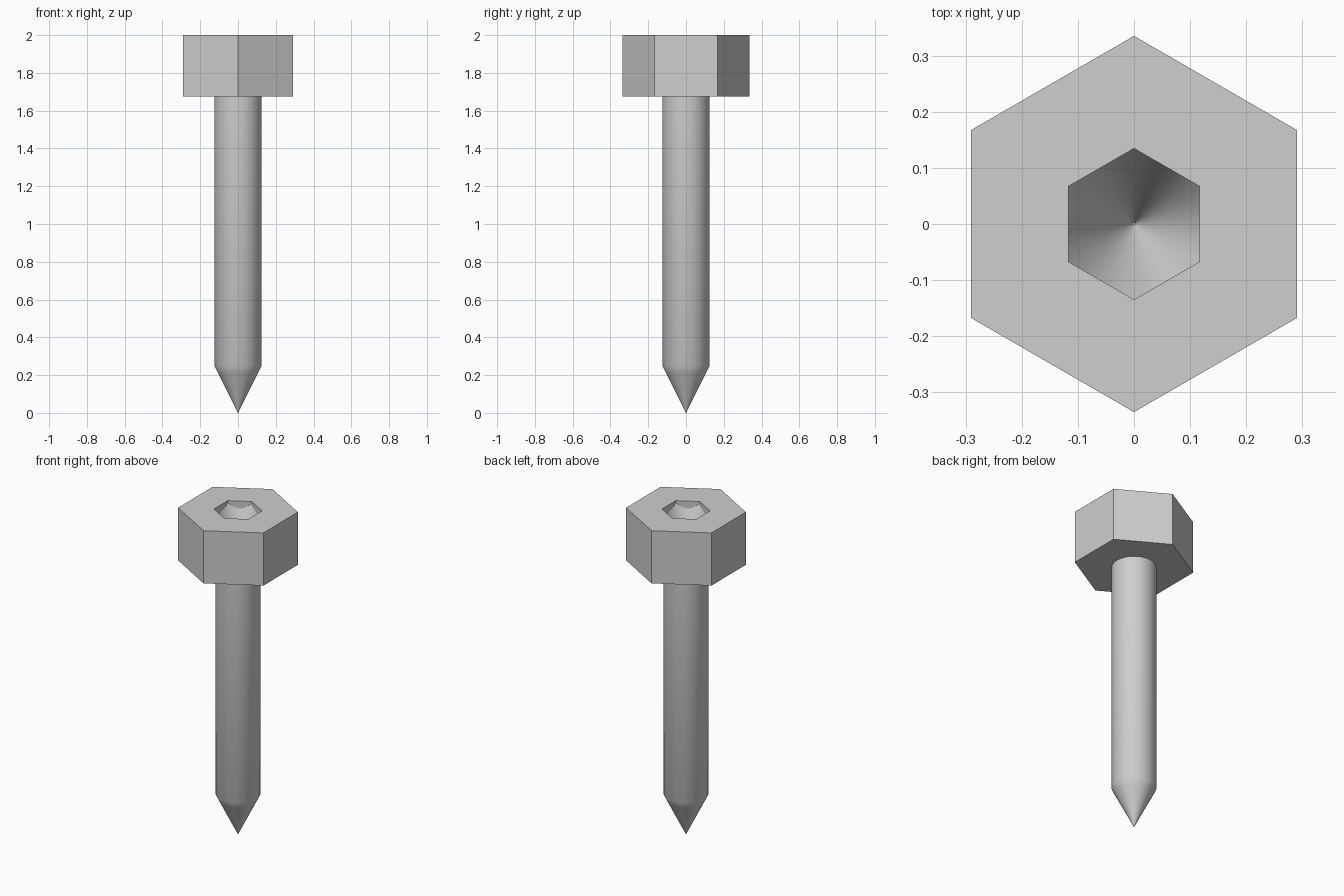
import bpy, bmesh, math

cube = bpy.data.objects.get("Cube")
if cube:
    bpy.data.objects.remove(cube, do_unlink=True)

# Single plain metal colour
GREY = (0.62, 0.62, 0.62, 1)
metal = bpy.data.materials.new("grey metal")
metal.use_nodes = True
metal.diffuse_color = GREY
metal.node_tree.nodes["Principled BSDF"].inputs["Base Color"].default_value = GREY


def loft(name, rings, segments, sharp_angle):
    """Skin a list of rings (functions of angle giving radius and height), capping both ends."""
    bm = bmesh.new()
    loops = []
    for ring in rings:
        loop = []
        for i in range(segments):
            a = math.tau * i / segments
            r, z = ring(a)
            loop.append(bm.verts.new((r * math.cos(a), r * math.sin(a), z)))
        loops.append(loop)
    for low, high in zip(loops, loops[1:]):
        for i in range(segments):
            j = (i + 1) % segments
            bm.faces.new((low[i], low[j], high[j], high[i]))
    bm.faces.new(loops[0][::-1])
    bm.faces.new(loops[-1])
    bmesh.ops.recalc_face_normals(bm, faces=bm.faces)
    mesh = bpy.data.meshes.new(name)
    bm.to_mesh(mesh)
    bm.free()
    mesh.materials.append(metal)
    obj = bpy.data.objects.new(name, mesh)
    bpy.context.collection.objects.link(obj)
    bpy.ops.object.select_all(action="DESELECT")
    obj.select_set(True)
    bpy.context.view_layer.objects.active = obj
    bpy.ops.object.shade_smooth_by_angle(angle=math.radians(sharp_angle))
    return obj


def hexagon(a, corner):
    """Radius at angle a of a hexagon with corners on the y axis."""
    sixth = math.pi / 3
    return corner * math.cos(sixth / 2) / math.cos((a + sixth / 2) % sixth - sixth / 2)


def hex_ring(corner, z):
    return lambda a: (hexagon(a, corner), z)


def round_ring(r, z):
    return lambda a: (r, z)


# Hexagonal head with a hexagonal socket that ends in a conical floor
TOP, BASE, SOCKET, DEPTH = 2.0, 1.675, 0.135, 0.27


def socket_ring(scale):
    def ring(a):
        r = hexagon(a, SOCKET) * scale
        return r, TOP - 0.01 - DEPTH * (1 - r / SOCKET)
    return ring


loft("hex_head",
     [hex_ring(0.336, BASE), hex_ring(0.336, TOP), hex_ring(SOCKET, TOP),
      socket_ring(1), socket_ring(0.5), socket_ring(0.02)],
     72, 20)

# Round shaft with a pointed tip
loft("shaft",
     [round_ring(0.001, 0), round_ring(0.105, 0.21), round_ring(0.125, 0.25),
      round_ring(0.125, BASE + 0.02)],
     48, 40)
